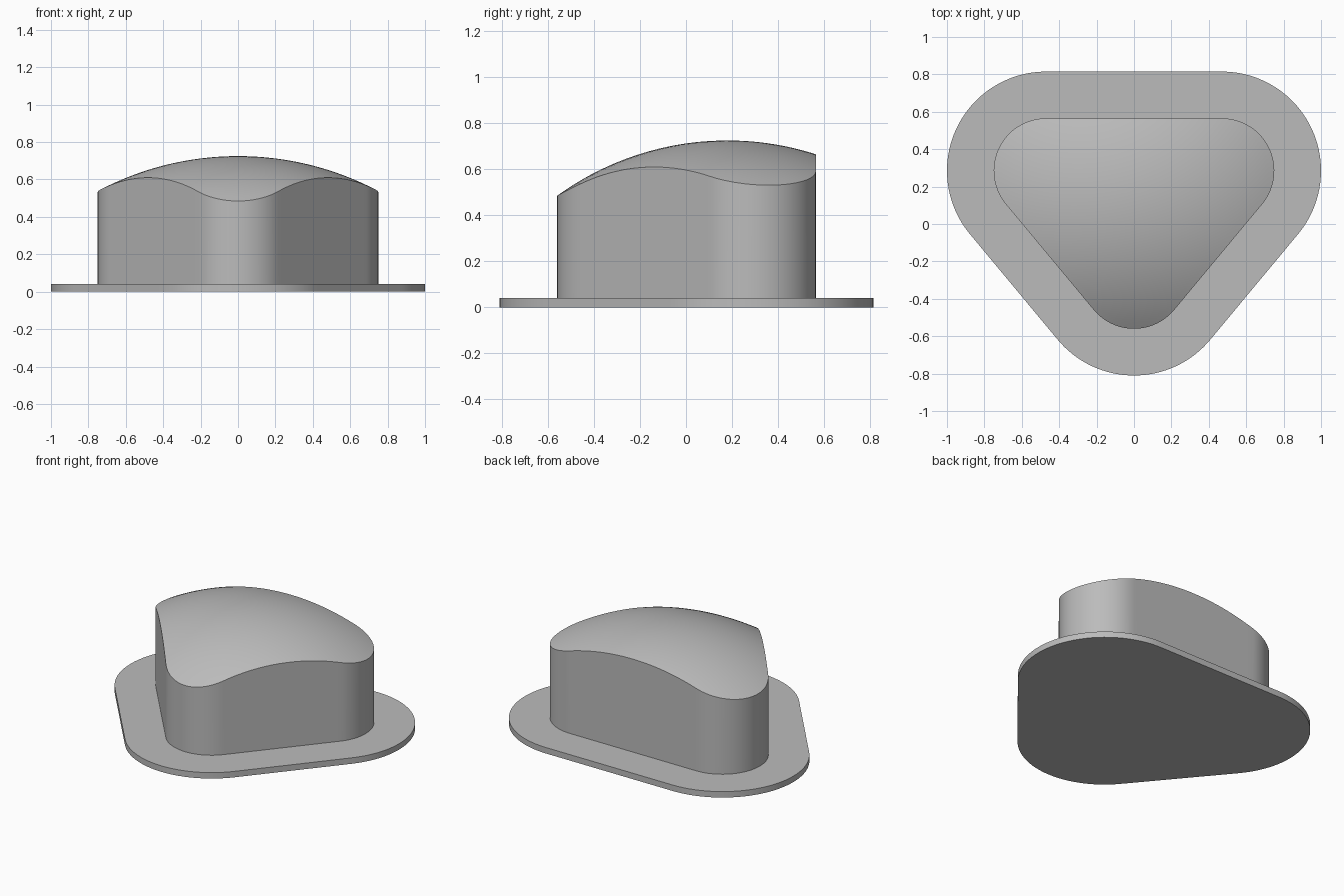
import bpy, bmesh
from math import sqrt, sin, cos, atan2, pi
from mathutils import Vector

cube = bpy.data.objects.get("Cube")
if cube:
    bpy.data.objects.remove(cube, do_unlink=True)

PLATE_TOP = 0.04
BACK = Vector((0.47, 0.285))      # centre of the back corner arcs, mirrored in x
FRONT = Vector((0.0, -0.28))      # centre of the front corner arc
PEAK = Vector((0.0, 0.18))        # highest point of the dome

grey = bpy.data.materials.new("plain grey")
grey.use_nodes = True
colour = (0.5, 0.5, 0.5, 1.0)
grey.diffuse_color = colour
grey.node_tree.nodes["Principled BSDF"].inputs["Base Color"].default_value = colour


def outline(radius, arc_steps=32, side_steps=24):
    """Rounded triangle, anticlockwise, with subdivided straight sides."""
    slope = BACK - FRONT
    a = atan2(-slope.x, slope.y)              # outward normal of the right side
    corners = [(BACK, a, pi / 2),
               (Vector((-BACK.x, BACK.y)), pi / 2, pi - a),
               (FRONT, pi - a, 2 * pi + a)]
    # make the right side's normal point towards +x
    if cos(a) < 0:
        a += pi
    a = atan2(-slope.x, slope.y)
    points = []
    for centre, start, end in corners:
        arc = [centre + radius * Vector((cos(t), sin(t)))
               for t in (start + (end - start) * i / arc_steps
                         for i in range(arc_steps + 1))]
        if points:
            last = points[-1]
            points += [last.lerp(arc[0], i / side_steps) for i in range(1, side_steps)]
        points += arc
    last, first = points[-1], points[0]
    points += [last.lerp(first, i / side_steps) for i in range(1, side_steps)]
    return points


def dome_height(p):
    """Shallow crown, flatter across than from front to back."""
    def drop(d, r):
        return r - sqrt(r * r - d * d)
    return 0.725 - drop(p.x - PEAK.x, 1.6) - drop(p.y - PEAK.y, 1.26)


def bridge(bm, low, high):
    n = len(low)
    for i in range(n):
        j = (i + 1) % n
        bm.faces.new((low[i], low[j], high[j], high[i]))


def finish(bm, name):
    bmesh.ops.recalc_face_normals(bm, faces=bm.faces)
    mesh = bpy.data.meshes.new(name)
    bm.to_mesh(mesh)
    bm.free()
    obj = bpy.data.objects.new(name, mesh)
    bpy.context.collection.objects.link(obj)
    mesh.materials.append(grey)
    bpy.ops.object.select_all(action="DESELECT")
    obj.select_set(True)
    bpy.context.view_layer.objects.active = obj
    bpy.ops.object.shade_smooth_by_angle(angle=pi / 6)


def add_ring(bm, points, height):
    return [bm.verts.new((p.x, p.y, height(p))) for p in points]


# Flange plate
bm = bmesh.new()
edge = outline(0.53)
bottom = add_ring(bm, edge, lambda p: 0.0)
top = add_ring(bm, edge, lambda p: PLATE_TOP)
bridge(bm, bottom, top)
bm.faces.new(bottom[::-1])
bm.faces.new(top)
finish(bm, "base_plate")

# Body: upright wall closed by the curved crown
bm = bmesh.new()
edge = outline(0.28)
ring = add_ring(bm, edge, lambda p: PLATE_TOP)
bm.faces.new(ring[::-1])
rings = 20
for k in range(rings, 0, -1):
    upper = add_ring(bm, [PEAK.lerp(p, k / rings) for p in edge], dome_height)
    bridge(bm, ring, upper)
    ring = upper
tip = bm.verts.new((PEAK.x, PEAK.y, dome_height(PEAK)))
for i, v in enumerate(ring):
    bm.faces.new((v, ring[(i + 1) % len(ring)], tip))
finish(bm, "domed_body")
